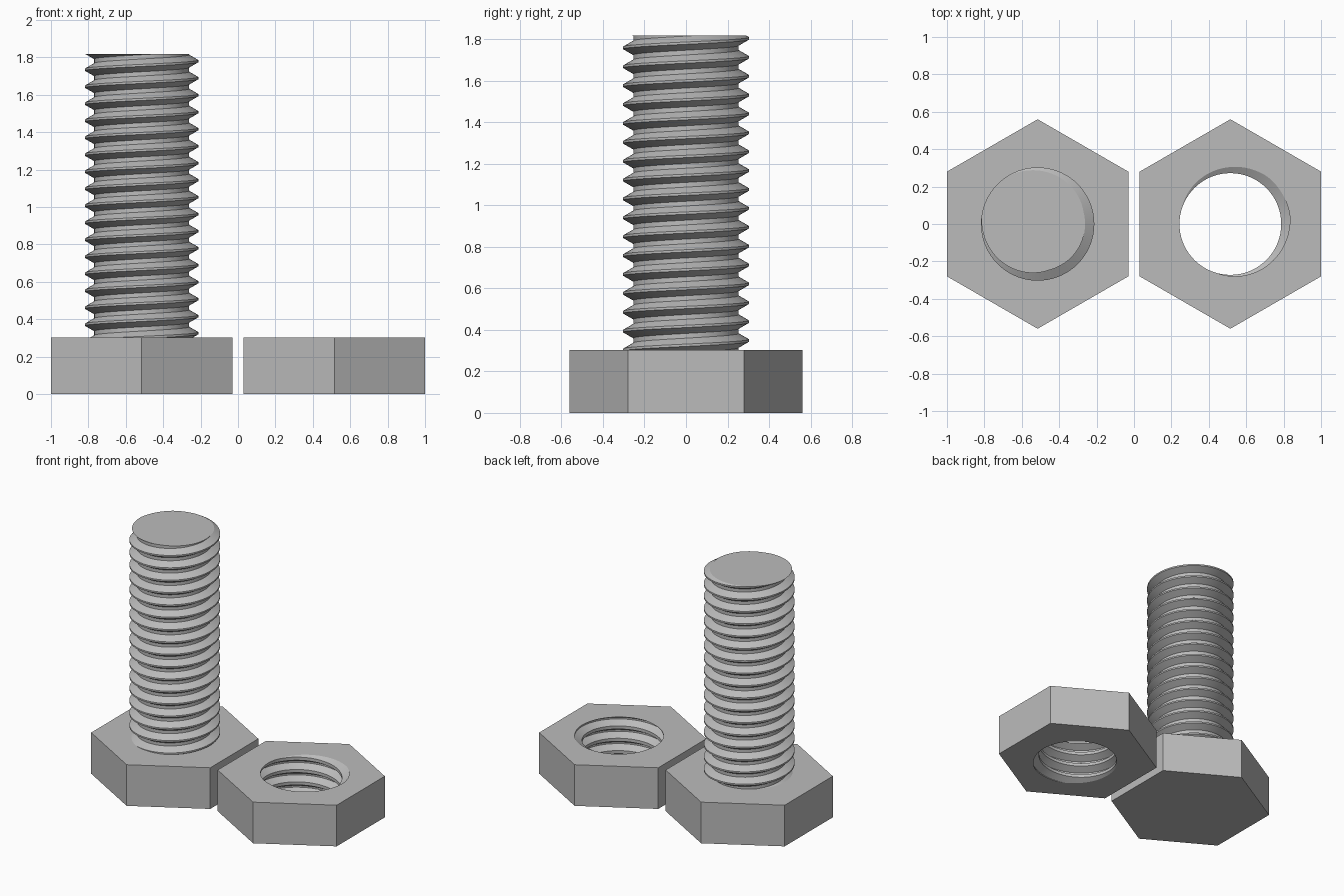
import bpy
import bmesh
from math import cos, sin, pi
from mathutils import Vector

MM = 2 / 33                  # sixteen-unit hexagons with a one-unit gap
PITCH = 1.5 * MM
THICK = 5 * MM               # height of the head and of the nut
TOP = 30 * MM
SEGS = 72

if "Cube" in bpy.data.objects:
    bpy.data.objects.remove(bpy.data.objects["Cube"], do_unlink=True)

steel = bpy.data.materials.new("grey steel")
steel.use_nodes = True
GREY = (0.5, 0.5, 0.5, 1)
steel.diffuse_color = GREY
steel.node_tree.nodes["Principled BSDF"].inputs["Base Color"].default_value = GREY


def add_thread(bm, z0, z1, clearance):
    """Helical surface, trimmed flat at z0 and z1; returns its two rim loops."""
    root, crest = 4.188 * MM + clearance, 5 * MM + clearance
    # one pitch of the thread: crest flat, flank, root flat, flank
    profile = [(-0.0625, crest), (0.0625, crest), (0.375, root), (0.625, root)]
    turns = range(-2, int((z1 - z0) / PITCH) + 3)
    rows = [(k + t, r) for k in turns for t, r in profile]
    n = len(profile)
    cols = []
    for i in range(SEGS):
        a = 2 * pi * i / SEGS
        cols.append([bm.verts.new((r * cos(a), r * sin(a),
                                   z0 + PITCH * (t + 0.25 + i / SEGS)))
                     for t, r in rows])
    for i in range(SEGS):
        # the seam joins one pitch further along
        a = cols[i]
        b = cols[i + 1] if i + 1 < SEGS else cols[0][n:]
        for j in range(len(b) - 1):
            bm.faces.new((a[j], b[j], b[j + 1], a[j + 1]))
    rims = []
    for z, up in ((z0, -1), (z1, 1)):
        cut = bmesh.ops.bisect_plane(
            bm, geom=bm.verts[:] + bm.edges[:] + bm.faces[:], dist=1e-6,
            plane_co=(0, 0, z), plane_no=(0, 0, up), clear_outer=True)
        rims.append([e for e in cut["geom_cut"]
                     if isinstance(e, bmesh.types.BMEdge)])
    return rims


def add_hexagon(bm):
    """Six side walls; returns the lower and upper edge loops."""
    radius = 16 * MM / 3 ** 0.5
    loops = []
    for z in (0, THICK):
        vs = [bm.verts.new((radius * sin(i * pi / 3), radius * cos(i * pi / 3), z))
              for i in range(6)]
        loops.append([bm.edges.new((vs[i], vs[(i + 1) % 6])) for i in range(6)])
    bmesh.ops.bridge_loops(bm, edges=loops[0] + loops[1])
    return loops


def fill(bm, edges, up):
    bmesh.ops.triangle_fill(bm, edges=edges, use_beauty=True,
                            use_dissolve=False, normal=Vector((0, 0, up)))


def finish(bm, name, x):
    bmesh.ops.recalc_face_normals(bm, faces=bm.faces[:])
    mesh = bpy.data.meshes.new(name)
    bm.to_mesh(mesh)
    bm.free()
    mesh.materials.append(steel)
    ob = bpy.data.objects.new(name, mesh)
    ob.location.x = x
    bpy.context.collection.objects.link(ob)
    bpy.ops.object.select_all(action='DESELECT')
    ob.select_set(True)
    bpy.context.view_layer.objects.active = ob
    bpy.ops.object.shade_smooth_by_angle(angle=pi / 6)


# Bolt: hexagonal head with a threaded shank rising from it
bm = bmesh.new()
base, tip = add_thread(bm, THICK, TOP, 0)
low, high = add_hexagon(bm)
fill(bm, low, -1)
fill(bm, high + base, 1)
fill(bm, tip, 1)
finish(bm, "hex_bolt", -8.5 * MM)

# Nut: hexagon with a slightly looser threaded hole right through
bm = bmesh.new()
bottom, top = add_thread(bm, 0, THICK, 0.3 * MM)
low, high = add_hexagon(bm)
fill(bm, low + bottom, -1)
fill(bm, high + top, 1)
finish(bm, "hex_nut", 8.5 * MM)
